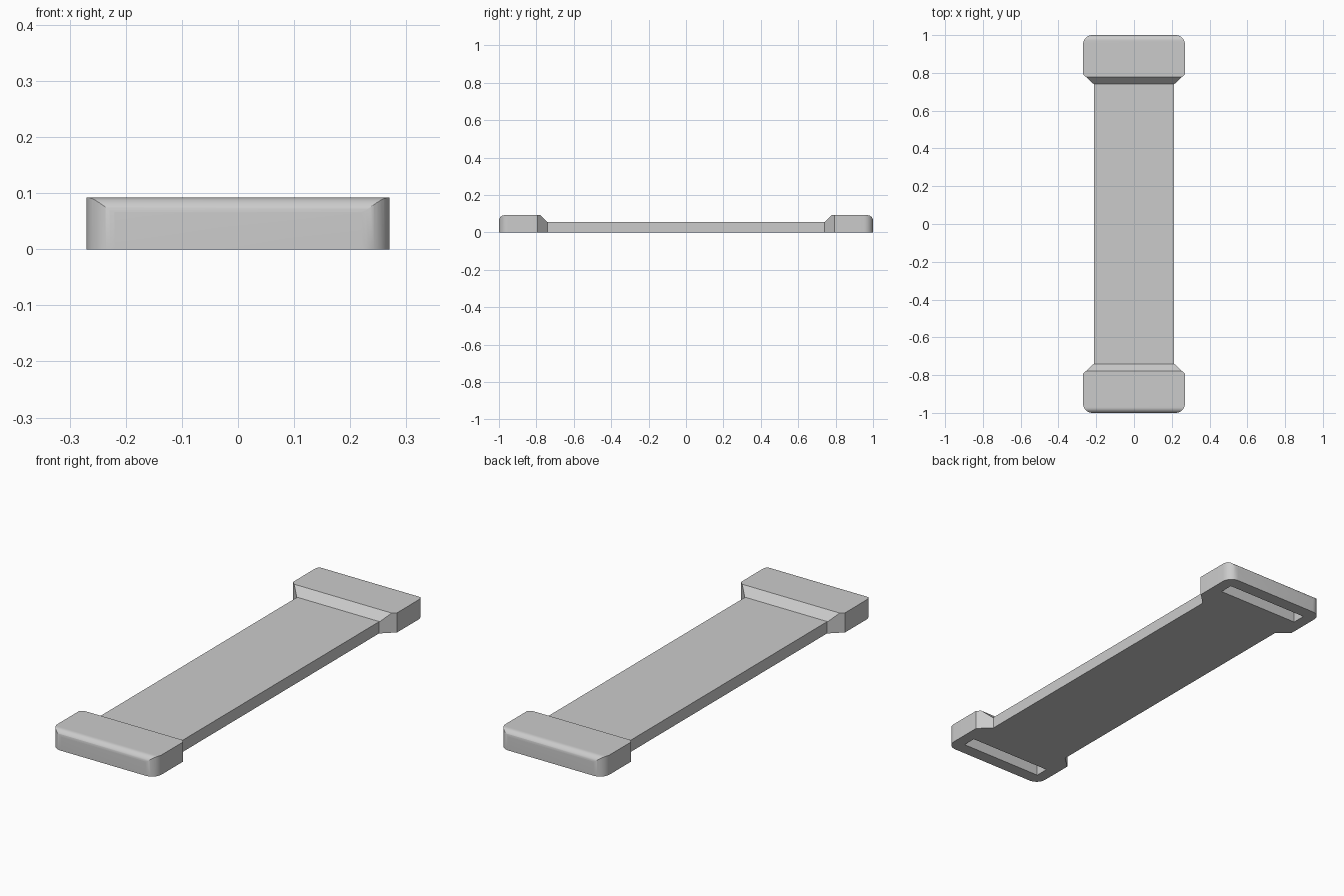
import bpy, bmesh
from math import sin, cos, pi, radians

if "Cube" in bpy.data.objects:
    bpy.data.objects.remove(bpy.data.objects["Cube"], do_unlink=True)

grey = bpy.data.materials.new("plain_grey")
grey.use_nodes = True
colour = (0.6, 0.6, 0.6, 1)
grey.diffuse_color = colour
grey.node_tree.nodes["Principled BSDF"].inputs["Base Color"].default_value = colour


def arc(cx, cy, r, steps=10):
    """Quarter circle from the +x direction to the +y direction."""
    return [(cx + r * cos(pi / 2 * i / steps), cy + r * sin(pi / 2 * i / steps))
            for i in range(steps + 1)]


def prism(name, points, to_3d, offset):
    """Extrude a closed outline into a solid."""
    bm = bmesh.new()
    face = bm.faces.new([bm.verts.new(to_3d(*p)) for p in points])
    ext = bmesh.ops.extrude_face_region(bm, geom=[face])
    moved = [v for v in ext["geom"] if isinstance(v, bmesh.types.BMVert)]
    bmesh.ops.translate(bm, vec=offset, verts=moved)
    bmesh.ops.recalc_face_normals(bm, faces=bm.faces)
    mesh = bpy.data.meshes.new(name)
    bm.to_mesh(mesh)
    bm.free()
    mesh.materials.append(grey)
    obj = bpy.data.objects.new(name, mesh)
    bpy.context.collection.objects.link(obj)
    return obj


def combine(target, cutter, operation):
    """Apply a boolean and discard the cutter."""
    cutter.hide_render = True
    mod = target.modifiers.new("cut", "BOOLEAN")
    mod.operation, mod.solver, mod.object = operation, "EXACT", cutter
    bpy.context.view_layer.objects.active = target
    bpy.ops.object.modifier_apply(modifier=mod.name)
    bpy.data.objects.remove(cutter, do_unlink=True)


# Plan outline: narrow strap with wide, round-cornered ends
quarter = [(0.213, 0.74), (0.27, 0.793)] + arc(0.22, 0.95, 0.05)
half = [(x, -y) for x, y in reversed(quarter)] + quarter
plan = half + [(-x, y) for x, y in reversed(half)]
strap = prism("strap", plan, lambda x, y: (x, y, 0), (0, 0, 0.2))

# Side profile: thin middle, ramps up to thick ends, rounded outer top edges
right = [(1.0003, -0.1)] + arc(0.9703, 0.062, 0.03) + [(0.777, 0.092), (0.742, 0.055)]
profile = right + [(-y, z) for y, z in reversed(right)]
side = prism("side_profile", profile, lambda y, z: (-0.4, y, z), (0.8, 0, 0))
combine(strap, side, "INTERSECT")

# Blind slots in the underside of both ends
for s in (-1, 1):
    slot = [(-0.215, s * 0.875), (0.215, s * 0.875), (0.215, s * 0.94), (-0.215, s * 0.94)]
    cutter = prism("slot", slot, lambda x, y: (x, y, -0.1), (0, 0, 0.162))
    combine(strap, cutter, "DIFFERENCE")

# Smooth the rounds, keep the hard edges
bpy.ops.object.select_all(action="DESELECT")
strap.select_set(True)
bpy.context.view_layer.objects.active = strap
bpy.ops.object.shade_smooth_by_angle(angle=radians(30))
